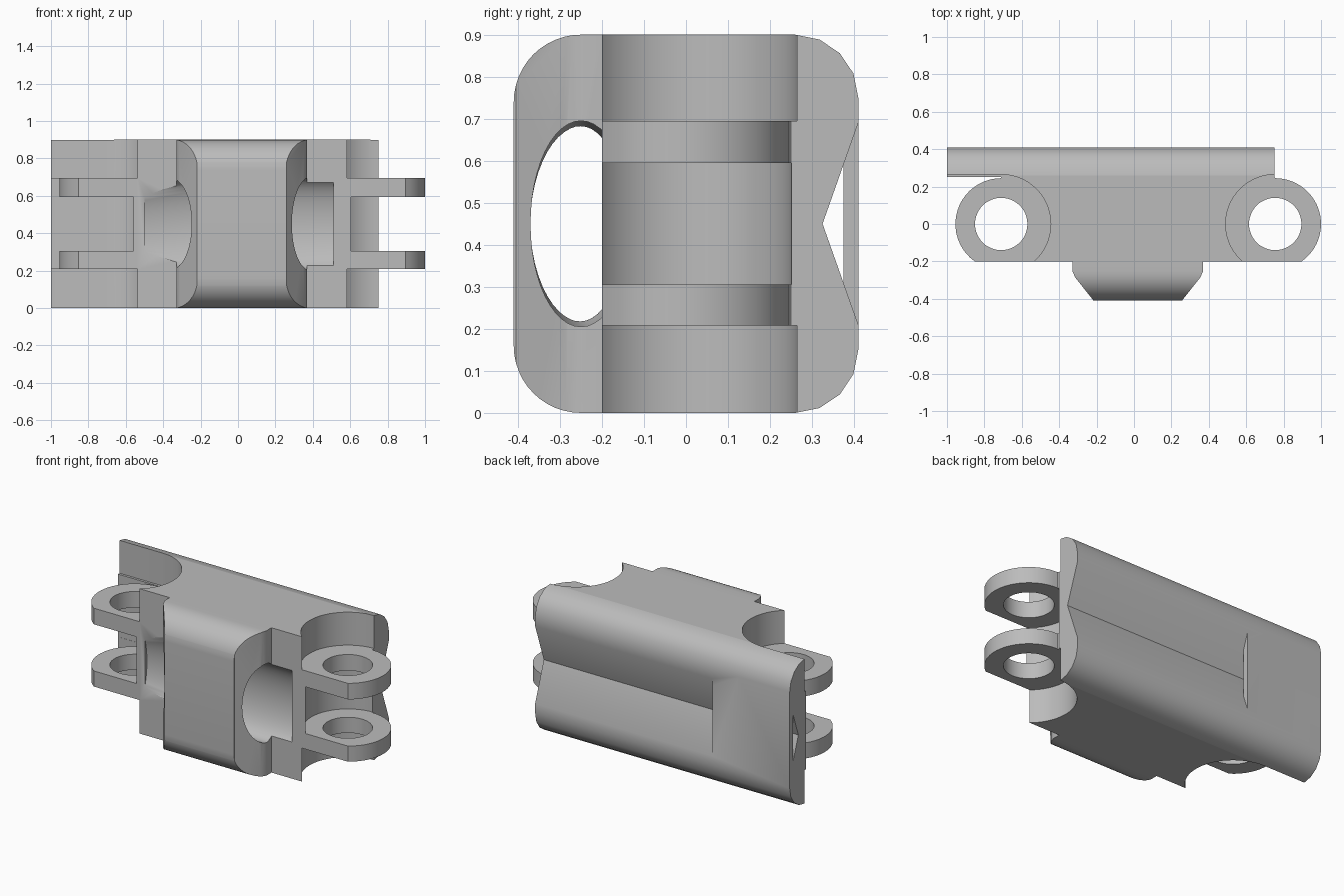
import bpy
import bmesh
from math import cos, sin, radians

if "Cube" in bpy.data.objects:
    bpy.data.objects.remove(bpy.data.objects["Cube"], do_unlink=True)

MID = 0.45            # mid height
LUGS = ((-0.71, -1), (0.755, 1))   # pin centre x, outward side
LUG_R, HOLE_R = 0.245, 0.14
FLAT_Y = -0.2         # flat front of the lugs and block

metal = bpy.data.materials.new("plain_grey")
metal.use_nodes = True
grey = (0.5, 0.5, 0.5, 1)
metal.diffuse_color = grey
metal.node_tree.nodes["Principled BSDF"].inputs["Base Color"].default_value = grey


def arc(cx, cy, rx, ry, start, end, steps):
    angles = [radians(start + (end - start) * i / steps) for i in range(steps + 1)]
    return [(cx + rx * cos(a), cy + ry * sin(a)) for a in angles]


def loft(name, rings):
    bm = bmesh.new()
    loops = [[bm.verts.new(p) for p in ring] for ring in rings]
    n = len(loops[0])
    for low, high in zip(loops, loops[1:]):
        for i in range(n):
            j = (i + 1) % n
            bm.faces.new((low[i], low[j], high[j], high[i]))
    bm.faces.new(loops[0][::-1])
    bm.faces.new(loops[-1])
    bmesh.ops.recalc_face_normals(bm, faces=bm.faces)
    mesh = bpy.data.meshes.new(name)
    bm.to_mesh(mesh)
    bm.free()
    mesh.materials.append(metal)
    ob = bpy.data.objects.new(name, mesh)
    bpy.context.collection.objects.link(ob)
    return ob


def prism_z(name, outline, z0, z1):
    return loft(name, [[(x, y, z) for x, y in outline] for z in (z0, z1)])


def prism_x(name, outline, x0, x1):
    return loft(name, [[(x, y, z) for y, z in outline] for x in (x0, x1)])


def combine(target, tool, operation):
    mod = target.modifiers.new(tool.name, "BOOLEAN")
    mod.operation = operation
    mod.solver = "EXACT"
    mod.object = tool
    tool.hide_render = True
    bpy.context.view_layer.objects.active = target
    bpy.ops.object.modifier_apply(modifier=mod.name)
    bpy.data.objects.remove(tool, do_unlink=True)


# Plan outline: back plate, rounded lugs and the flared front handle
(left_x, _), (right_x, _) = LUGS
outline = [(-1, 0.41), (-1, 0.25), (left_x, 0.25)]
outline += arc(left_x, 0, LUG_R, LUG_R, 90, 234.7, 20)
outline += [(-0.33, FLAT_Y), (-0.33, -0.25), (-0.315, -0.285), (-0.22, -0.405), (-0.22, -0.45)]
outline += [(0.26, -0.45), (0.26, -0.405), (0.355, -0.285), (0.37, -0.25), (0.37, FLAT_Y)]
outline += arc(right_x, 0, LUG_R, LUG_R, -54.7, 90, 20)
outline += [(0.75, 0.25), (0.75, 0.41)]
link = prism_z("chain_link", outline, -0.05, 0.95)

# Side profile with rounded corners
profile = arc(0.26, 0.75, 0.15, 0.15, 0, 90, 4)
profile += arc(-0.25, 0.74, 0.16, 0.16, 90, 180, 12)
profile += arc(-0.25, 0.16, 0.16, 0.16, 180, 270, 12)
profile += arc(0.26, 0.15, 0.15, 0.15, 270, 360, 4)
combine(link, prism_x("side_profile", profile, -1.1, 1.1), "INTERSECT")

# Clearance around the lugs, above, between and below them, and the pin holes
for cx, side in LUGS:
    for r, z0, z1 in ((0.265, -0.1, 0.208), (0.251, 0.305, 0.595), (0.265, 0.695, 1)):
        shape = [(cx - side * px, py) for px, py in arc(0, 0, r, r, -90, 90, 28)]
        shape += [(side * 1.2, r), (side * 1.2, -r)]
        combine(link, prism_z("lug_clearance", shape, z0, z1), "DIFFERENCE")
    hole = arc(cx, 0, HOLE_R, HOLE_R, 0, 352.5, 47)
    combine(link, prism_z("pin_hole", hole, -0.1, 1), "DIFFERENCE")

# Oval tunnel behind the handle, narrowing toward one end
sections = ((0.51, 0.12, 0.245), (-0.25, 0.12, 0.245), (-0.5, 0.07, 0.205))
tunnel = loft("tunnel", [[(x, y, z) for y, z in arc(-0.25, MID, ry, rz, 0, 352.5, 47)]
                         for x, ry, rz in sections])
combine(link, tunnel, "DIFFERENCE")

# V groove in the back, carried on as a covered slot
for name, base_y, x0, x1 in (("open_groove", 0.45, -0.47, 1.1),
                             ("covered_slot", 0.375, -1.1, -0.4)):
    half = (base_y - 0.325) * 0.24 / 0.085
    wedge = [(0.325, MID), (base_y, MID + half), (base_y, MID - half)]
    combine(link, prism_x(name, wedge, x0, x1), "DIFFERENCE")

# Smooth curves, sharp edges
bpy.ops.object.select_all(action="DESELECT")
link.select_set(True)
bpy.context.view_layer.objects.active = link
bpy.ops.object.shade_smooth_by_angle(angle=radians(30))
